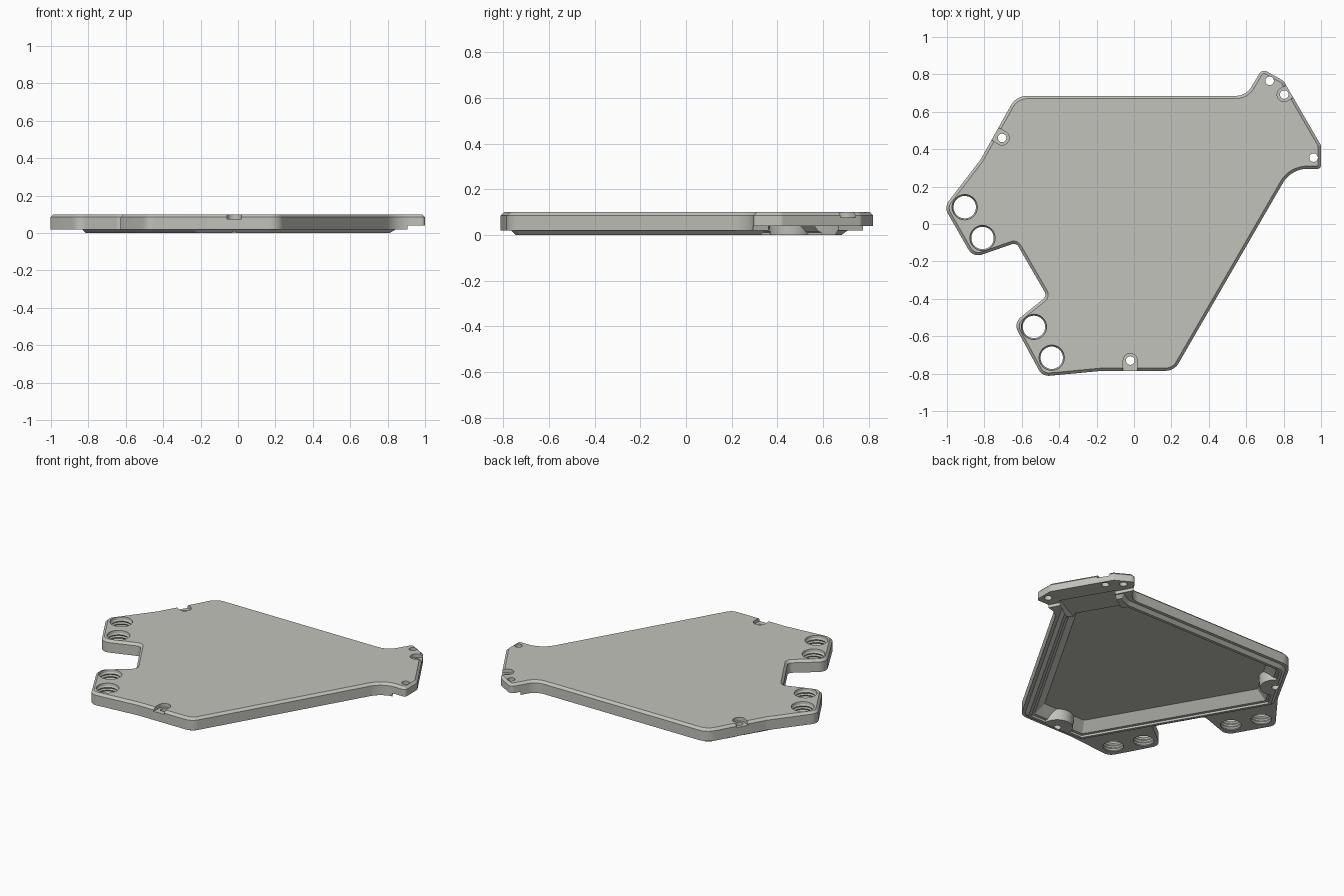
import bpy, bmesh, math
from mathutils import Vector

if "Cube" in bpy.data.objects:
    bpy.data.objects.remove(bpy.data.objects["Cube"])

mat = bpy.data.materials.new("warm_grey")
mat.diffuse_color = (0.54, 0.54, 0.50, 1)
mat.use_nodes = True
mat.node_tree.nodes["Principled BSDF"].inputs["Base Color"].default_value = mat.diffuse_color


def rounded(corners, inset=0.0, seg=8):
    """Counter-clockwise polygon of (x, y, radius), inset and with rounded corners."""
    n = len(corners)
    P = [Vector(c[:2]) for c in corners]
    D = [(P[(i + 1) % n] - P[i]).normalized() for i in range(n)]
    out = []
    for i in range(n):
        a, b = D[i - 1], D[i]
        turn = math.atan2(a.x * b.y - a.y * b.x, a.dot(b))
        na, nb = Vector((-a.y, a.x)), Vector((-b.y, b.x))
        miter = (na + nb) / (1 + na.dot(nb))
        p = P[i] + miter * inset
        r = corners[i][2]
        r = max(r - inset, 0.006) if turn > 0 else r + inset
        sign = 1 if turn > 0 else -1
        c = p + miter * r * sign
        start = na * -sign
        for k in range(seg + 1):
            t = turn * k / seg
            v = Vector((start.x * math.cos(t) - start.y * math.sin(t),
                        start.x * math.sin(t) + start.y * math.cos(t)))
            out.append(c + v * r)
    return out


def circle(x, y, r, n=32):
    return [Vector((x + r * math.cos(2 * math.pi * k / n),
                    y + r * math.sin(2 * math.pi * k / n))) for k in range(n)]


def loft(name, loops):
    """Closed solid through a rising list of (counter-clockwise points, z) loops."""
    bm = bmesh.new()
    rings = [[bm.verts.new((p[0], p[1], z)) for p in pts] for pts, z in loops]
    n = len(rings[0])
    for lo, hi in zip(rings, rings[1:]):
        for i in range(n):
            j = (i + 1) % n
            bm.faces.new((lo[i], lo[j], hi[j], hi[i]))
    bm.faces.new(rings[0][::-1])
    bm.faces.new(rings[-1])
    me = bpy.data.meshes.new(name)
    bm.to_mesh(me)
    bm.free()
    ob = bpy.data.objects.new(name, me)
    bpy.context.collection.objects.link(ob)
    return ob


def width(ob):
    xs = [v.co.x for v in ob.data.vertices]
    return max(xs) - min(xs) if xs else 0.0


def combine(target, tool, op):
    """Apply a boolean, trying another solver if the body would be lost."""
    before, backup = width(target), target.data.copy()
    bpy.context.view_layer.objects.active = target
    for solver in ('EXACT', 'MANIFOLD', 'FLOAT'):
        m = target.modifiers.new("bool", 'BOOLEAN')
        m.operation, m.solver, m.object = op, solver, tool
        bpy.context.view_layer.update()
        try:
            bpy.ops.object.modifier_apply(modifier=m.name)
        except RuntimeError:
            target.modifiers.clear()
            continue
        if width(target) > 0.85 * before:
            break
        target.data = backup.copy()
    bpy.data.objects.remove(tool)


# Outer plate with a chamfered top edge
OUTLINE = [(0.215, -0.785, .08), (0.84, 0.295, .15), (1.0, 0.295, .02),
           (1.0, 0.42, .03), (0.80, 0.765, .03), (0.685, 0.83, .03),
           (0.60, 0.685, .10), (-0.63, 0.685, .10), (-0.82, 0.345, .10),
           (-1.015, 0.09, .06), (-0.86, -0.18, .06), (-0.63, -0.10, .03),
           (-0.465, -0.385, .03), (-0.645, -0.53, .06), (-0.49, -0.815, .06),
           (-0.17, -0.785, .06)]
plate = loft("cover_plate", [(rounded(OUTLINE), 0.02), (rounded(OUTLINE), 0.085),
                             (rounded(OUTLINE, 0.015), 0.1)])

# Tapered locating lip under the plate
LEFT = [(-0.63, 0.685, .10), (-0.86, 0.287, .04), (-0.24, -0.785, .06)]
LIP = [(0.215, -0.785, .08), (0.89, 0.385, .03), (0.68, 0.74, .03),
       (0.60, 0.685, .10)] + LEFT
lip = loft("lip", [(rounded(LIP, 0.04), 0.0), (rounded(LIP, 0.02), 0.02),
                   (rounded(LIP, 0.02), 0.045)])
combine(plate, lip, 'UNION')

# Hollow underside with sloped walls, leaving round screw bosses
SCREWS = [(-0.705, 0.46, 150), (-0.02, -0.73, 270), (0.803, 0.692, 30)]
HOLLOW = [(0.215, -0.785, .08), (0.84, 0.295, .03), (0.61, 0.685, .03)] + LEFT
cavity = loft("cavity", [(rounded(HOLLOW, 0.055), -0.02), (rounded(HOLLOW, 0.06), 0.012),
                         (rounded(HOLLOW, 0.075), 0.014), (rounded(HOLLOW, 0.13), 0.07)])
for x, y, _ in SCREWS[:2]:
    boss = loft("boss", [(circle(x, y, 0.085), -0.1), (circle(x, y, 0.105), 0.15)])
    combine(cavity, boss, 'DIFFERENCE')
combine(plate, cavity, 'DIFFERENCE')

# Raised underside of the right-hand ear and the open throat leading to it
EAR = [(0.93, 0.25), (1.1, 0.25), (1.1, 0.9), (0.585, 0.9)]
THROAT = [(0.66, 0.25), (0.76, 0.30), (0.89, 0.37), (0.715, 0.672),
          (0.60, 0.60), (0.53, 0.52)]
for pts, z in ((EAR, 0.04), (THROAT, 0.056)):
    combine(plate, loft("ear_cutter", [(pts, -0.1), (pts, z)]), 'DIFFERENCE')

# Ribbed through-holes in the left ears
for x, y in [(-0.905, 0.09), (-0.81, -0.075), (-0.535, -0.55), (-0.44, -0.715)]:
    loops = [(circle(x, y, 0.066 if k % 2 else 0.060), 0.004 + 0.009 * k)
             for k in range(10)]
    loops += [(circle(x, y, 0.068), 0.101), (circle(x, y, 0.068), 0.12)]
    combine(plate, loft("thread_cutter", loops), 'DIFFERENCE')

# Screw seats: round-ended slots that run out through the edge
for x, y, deg in SCREWS:
    a, r = math.radians(deg), 0.038
    d = Vector((math.cos(a), math.sin(a)))
    s = Vector((-d.y, d.x))
    c = Vector((x, y))
    pts = [c + d * math.cos(t) * r + s * math.sin(t) * r
           for t in (math.pi / 2 + math.pi * k / 12 for k in range(13))]
    pts += [c + d * 0.14 - s * r, c + d * 0.14 + s * r]
    combine(plate, loft("seat_cutter", [(pts, 0.076), (pts, 0.15)]), 'DIFFERENCE')

# Small screw holes
for x, y in [s[:2] for s in SCREWS] + [(0.725, 0.765), (0.96, 0.355)]:
    hole = loft("hole_cutter", [(circle(x, y, 0.023, 20), -0.1),
                                (circle(x, y, 0.023, 20), 0.15)])
    combine(plate, hole, 'DIFFERENCE')

# One colour throughout, smooth rounded corners, crisp edges
plate.data.materials.clear()
plate.data.materials.append(mat)
for f in plate.data.polygons:
    f.material_index = 0
bpy.ops.object.select_all(action='DESELECT')
plate.select_set(True)
bpy.context.view_layer.objects.active = plate
bpy.ops.object.shade_smooth_by_angle(angle=math.radians(25))
